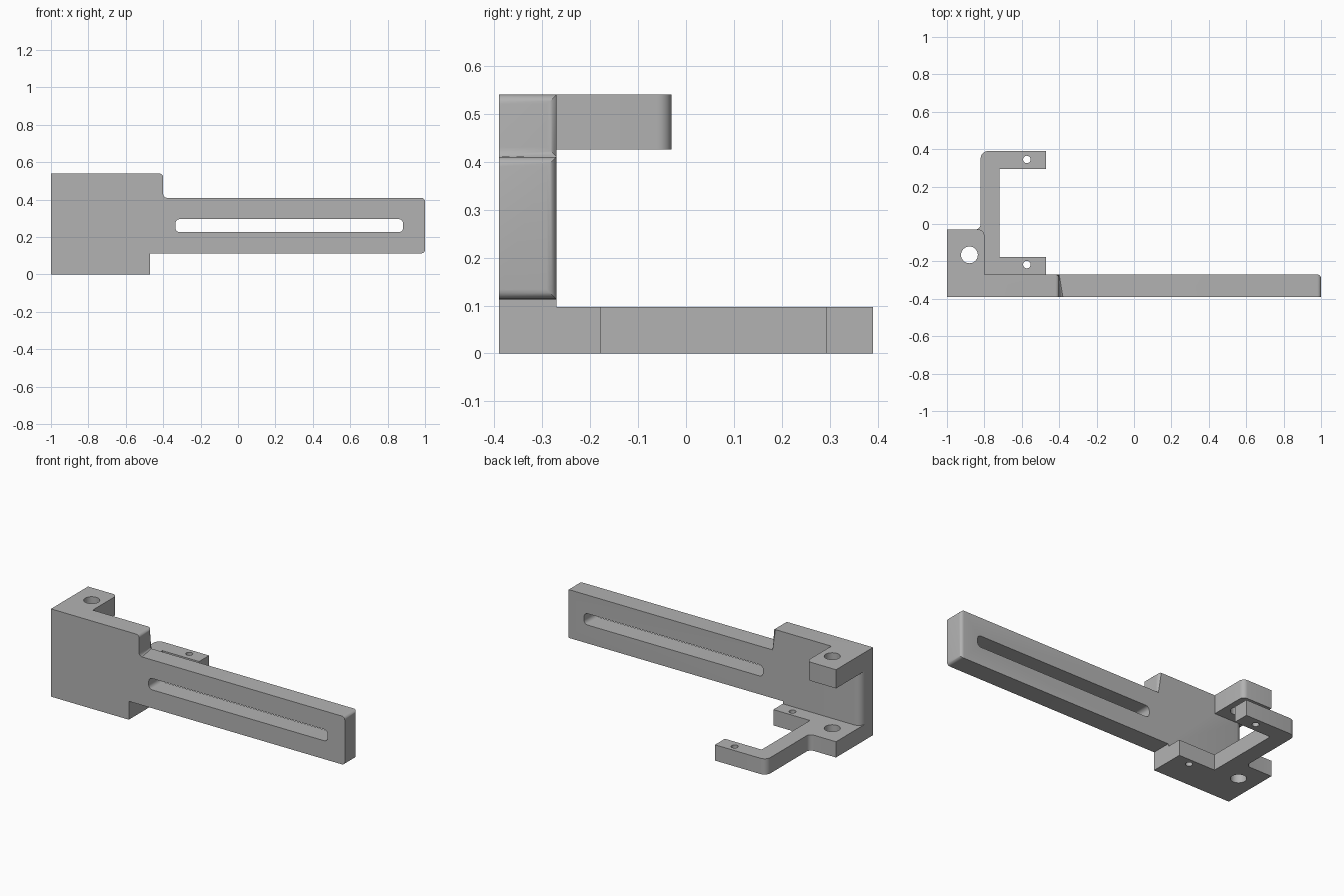
import bpy, bmesh, math
from mathutils import Vector, Matrix

if "Cube" in bpy.data.objects:
    bpy.data.objects.remove(bpy.data.objects["Cube"], do_unlink=True)

grey = bpy.data.materials.new("plain_grey")
grey.use_nodes = True
GREY = (0.45, 0.45, 0.45, 1)
grey.diffuse_color = GREY
grey.node_tree.nodes["Principled BSDF"].inputs["Base Color"].default_value = GREY


def rounded(points, steps=6):
    """Outline from (x, y) or (x, y, radius) points, with right-angle corners rounded."""
    out = []
    for i, p in enumerate(points):
        c = Vector(p[:2])
        r = p[2] if len(p) > 2 else 0
        if not r:
            out.append(c)
            continue
        a = (Vector(points[i - 1][:2]) - c).normalized() * r
        b = (Vector(points[(i + 1) % len(points)][:2]) - c).normalized() * r
        for k in range(steps + 1):
            t = math.pi / 2 * k / steps
            out.append(c + a * (1 - math.sin(t)) + b * (1 - math.cos(t)))
    return out


def prism(name, outline, low, high, upright=False, edge_rule=None):
    """Extrude an outline along z, or along y when upright."""
    bm = bmesh.new()
    place = (lambda p: (p.x, low, p.y)) if upright else (lambda p: (p.x, p.y, low))
    face = bm.faces.new([bm.verts.new(place(p)) for p in outline])
    made = bmesh.ops.extrude_face_region(bm, geom=[face])["geom"]
    move = Vector((0, high - low, 0)) if upright else Vector((0, 0, high - low))
    bmesh.ops.translate(bm, verts=[v for v in made if isinstance(v, bmesh.types.BMVert)], vec=move)
    bmesh.ops.recalc_face_normals(bm, faces=bm.faces)
    for rule, radius in edge_rule or []:
        edges = [e for e in bm.edges if rule(*[v.co for v in e.verts])]
        bmesh.ops.bevel(bm, geom=edges, offset=radius, segments=5, profile=0.5, affect='EDGES')
    mesh = bpy.data.meshes.new(name)
    bm.to_mesh(mesh)
    bm.free()
    mesh.materials.append(grey)
    obj = bpy.data.objects.new(name, mesh)
    bpy.context.collection.objects.link(obj)
    return obj


def circle(x, y, r, n=32):
    return [Vector((x + r * math.cos(2 * math.pi * k / n), y + r * math.sin(2 * math.pi * k / n)))
            for k in range(n)]


def combine(target, other, operation):
    mod = target.modifiers.new(operation.lower(), 'BOOLEAN')
    mod.operation, mod.solver, mod.object = operation, 'EXACT', other
    bpy.context.view_layer.objects.active = target
    bpy.ops.object.modifier_apply(modifier=mod.name)
    bpy.data.objects.remove(other, do_unlink=True)


FRONT, BACK = -0.39, -0.27


def end_edges(x):
    """All edges of the face at x, apart from its front one."""
    return lambda a, b: (abs(a.x - x) < 1e-3 and abs(b.x - x) < 1e-3
                         and max(a.y, b.y) > BACK - 1e-3)


def back_edge(x):
    return lambda a, b: (abs(a.x - x) < 1e-3 and abs(b.x - x) < 1e-3
                         and min(a.y, b.y) > BACK - 1e-3)


# Long plate with a taller mounting end
plate_outline = rounded([(-1, 0), (-0.47, 0), (-0.47, 0.113), (1, 0.113),
                         (1, 0.41), (-0.4, 0.41), (-0.4, 0.54), (-1, 0.54)])
plate = prism("slotted_bracket", plate_outline, FRONT, BACK, True,
              [(end_edges(1), 0.02), (end_edges(-0.4), 0.02), (back_edge(-1), 0.045)])

# Top lug
top_lug = rounded([(-1, -0.34), (-1, -0.03), (-0.8, -0.03, 0.03), (-0.8, -0.34)])
combine(plate, prism("top_lug", top_lug, 0.425, 0.54), 'UNION')

# Bottom lug with its C-shaped arm
bottom_arm = rounded([(-1, -0.34), (-1, -0.03), (-0.82, -0.03, 0.03), (-0.82, 0.39, 0.04),
                      (-0.47, 0.39), (-0.47, 0.293), (-0.72, 0.293), (-0.72, -0.177),
                      (-0.47, -0.177), (-0.47, -0.34)])
combine(plate, prism("bottom_arm", bottom_arm, 0, 0.097), 'UNION')

# Long slot
slot = rounded([(x, z, 0.025) for x, z in
                [(-0.335, 0.226), (0.883, 0.226), (0.883, 0.296), (-0.335, 0.296)]])
combine(plate, prism("slot_cutter", slot, FRONT - 0.1, BACK + 0.1, True), 'DIFFERENCE')

# Bolt hole through both lugs, and a small pin hole in each finger
for x, y, r in [(-0.88, -0.165, 0.045), (-0.573, 0.345, 0.02), (-0.573, -0.217, 0.02)]:
    combine(plate, prism("hole_cutter", circle(x, y, r), -0.1, 0.7), 'DIFFERENCE')

# Smooth the rounds, keep the corners sharp
bpy.ops.object.select_all(action='DESELECT')
plate.select_set(True)
bpy.context.view_layer.objects.active = plate
bpy.ops.object.shade_smooth_by_angle(angle=math.radians(30))
